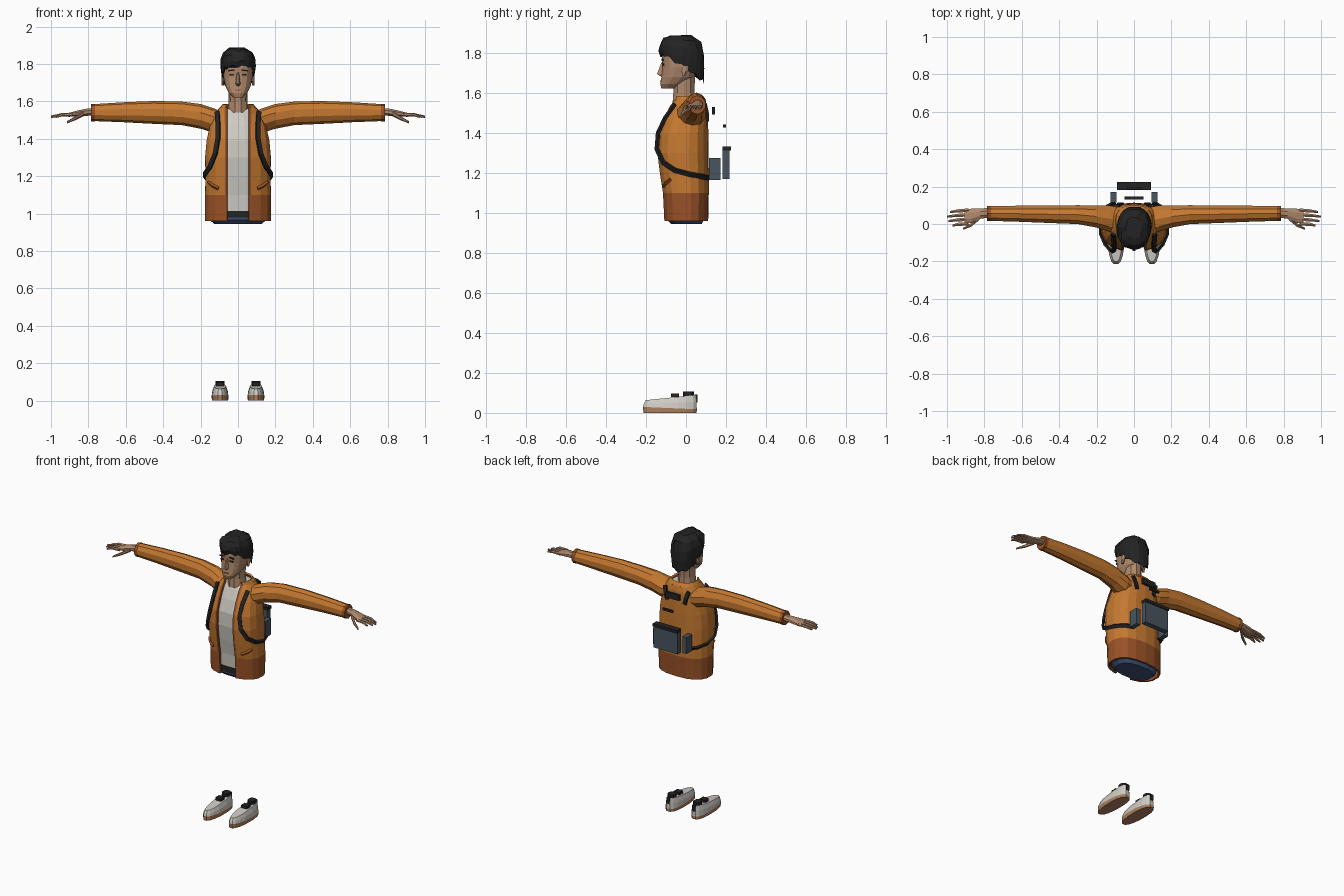
import bpy, bmesh, math, random
from mathutils import Vector

random.seed(4)
if "Cube" in bpy.data.objects:
    bpy.data.objects.remove(bpy.data.objects["Cube"])


def material(name, *rgb):
    m = bpy.data.materials.new(name)
    m.use_nodes = True
    m.diffuse_color = (*rgb, 1)
    m.node_tree.nodes["Principled BSDF"].inputs["Base Color"].default_value = (*rgb, 1)
    return m


orange = material("orange cloth", .56, .19, .03)
rust = material("rust trim", .32, .085, .02)
white = material("off white cloth", .62, .6, .55)
black = material("charcoal", .017, .017, .017)
steel = material("slate grey", .065, .09, .115)
denim = material("denim blue", .045, .08, .17)
skin = material("skin", .43, .25, .15)
tan = material("tan sole", .42, .22, .11)


def finish(name, bm, mats, rule=None):
    """Turn a bmesh into an object, colouring faces by an optional rule."""
    bmesh.ops.recalc_face_normals(bm, faces=bm.faces)
    if rule:
        for f in bm.faces:
            f.material_index = rule(f.calc_center_median())
    mesh = bpy.data.meshes.new(name)
    bm.to_mesh(mesh)
    bm.free()
    for m in mats:
        mesh.materials.append(m)
    ob = bpy.data.objects.new(name, mesh)
    bpy.context.collection.objects.link(ob)
    return ob


def loft(name, rings, mats, closed=True, caps=True, rule=None):
    """Skin a list of rings with equal point counts."""
    bm = bmesh.new()
    rows = [[bm.verts.new(p) for p in ring] for ring in rings]
    n = len(rows[0])
    for low, high in zip(rows, rows[1:]):
        for i in range(n if closed else n - 1):
            j = (i + 1) % n
            bm.faces.new((low[i], low[j], high[j], high[i]))
    if caps:
        bm.faces.new(rows[0])
        bm.faces.new(rows[-1])
    return finish(name, bm, mats, rule)


def section(t, z, a, front, back, power=.8):
    """Point on a squarish oval; angle zero faces the front."""
    def soft(v):
        return math.copysign(abs(v) ** power, v)
    return Vector((a * soft(math.sin(t)),
                   (front + back) / 2 - (back - front) / 2 * soft(math.cos(t)), z))


def oval(z, a, front, back, n=16, power=.8):
    return [section(math.tau * (i + .5) / n, z, a, front, back, power) for i in range(n)]


def limb(name, side, stations, mat, n=10):
    """Tube running sideways: each station is x, y, z, y radius, z radius."""
    rings = []
    for x, y, z, ry, rz in stations:
        angles = [math.tau * (i + .5) / n for i in range(n)]
        rings.append([(side * x, y + ry * math.cos(t), z + rz * math.sin(t)) for t in angles])
    return loft(name, rings, [mat])


def box(name, centre, size, mat, turn=0):
    bm = bmesh.new()
    bmesh.ops.create_cube(bm, size=1)
    bmesh.ops.scale(bm, vec=size, verts=bm.verts)
    ob = finish(name, bm, [mat])
    ob.location = centre
    ob.rotation_euler.y = turn
    return ob


def ribbon(name, side, path, mat, width=.012, thick=.006):
    """Flat strap following a path round the torso."""
    pts = [Vector((side * x, y, z)) for x, y, z in path]
    rings = []
    for i, p in enumerate(pts):
        t = (pts[min(i + 1, len(pts) - 1)] - pts[max(i - 1, 0)]).normalized()
        out = p - Vector((side * .03, 0, 1.3))
        out = (out - t * out.dot(t)).normalized()
        across = t.cross(out)
        rings.append([p + across * width * u + out * thick * v
                      for u, v in ((-1, -1), (1, -1), (1, 1), (-1, 1))])
    return loft(name, rings, [mat])


# Jacket: open-fronted shell with a rust hem and zip edges
torso = [(.96, .172, -.105, .105), (1.1, .172, -.112, .108), (1.2, .17, -.128, .108),
         (1.3, .172, -.14, .107), (1.39, .164, -.136, .106), (1.47, .145, -.11, .104),
         (1.53, .12, -.082, .1), (1.563, .095, -.06, .092)]


def jacket_row(z, a, front, back):
    def angle(x):
        return math.asin((x / a) ** 1.25)
    start, trim = angle(.057), angle(.069)
    half = [start, trim] + [trim + (math.pi - trim) * i / 8 for i in range(1, 9)]
    angles = half + [math.tau - t for t in reversed(half[:-1])]
    return [section(t, z, a, front, back) for t in angles]


jacket = loft("jacket", [jacket_row(*r) for r in torso], [orange, rust], closed=False, caps=False,
              rule=lambda c: int(c.z < 1.1 or (abs(c.x) < .066 and c.y < -.04)))
shell = jacket.modifiers.new("thickness", "SOLIDIFY")
shell.thickness, shell.offset = .012, 0

# Collar standing round the neck
collar_rows = []
for lift, grow in ((0, .004), (.022, -.012)):
    collar_rows.append([section(.7 + (math.tau - 1.4) * i / 12, 1.56 + lift, .09 + grow,
                                -.06, .092 + grow) for i in range(13)])
collar = loft("collar", collar_rows, [orange], closed=False, caps=False)
shell = collar.modifiers.new("thickness", "SOLIDIFY")
shell.thickness, shell.offset = .012, 0

# Shirt, belt and trouser top
shirt_rows = [(1.0, .155, -.095, .09)] + [(z, a - .013, f + .012, b - .013) for z, a, f, b in torso[1:]]
loft("shirt", [oval(*r) for r in shirt_rows], [white])
loft("belt", [oval(z, .157, -.1, .092) for z in (.978, 1.015)], [black])
loft("trouser_top", [oval(.945, .13, -.075, .08), oval(.965, .152, -.095, .09),
                     oval(.98, .154, -.097, .09)], [denim])

# Neck and head
loft("neck", [oval(z, r, -.015 - r, r - .005, 10, 1) for z, r in ((1.54, .056), (1.6, .051), (1.69, .052))],
     [skin])
head = [(1.622, .028, -.124, -.05), (1.645, .05, -.13, -.01), (1.68, .068, -.124, .04),
        (1.73, .079, -.118, .07), (1.78, .081, -.122, .076), (1.83, .074, -.112, .07),
        (1.86, .05, -.08, .05)]
loft("head", [oval(*r) for r in head], [skin])
loft("nose", [[(-w, -.11, z), (w, -.11, z), (w * .4, y, z), (-w * .4, y, z)]
              for z, w, y in ((1.683, .013, -.128), (1.695, .016, -.145), (1.755, .008, -.122))], [skin])
box("mouth", (0, -.127, 1.66), (.034, .008, .006), rust)

# Hair: cap whose lower edge dips from the fringe to the nape
hair_rows = []
for level, spread in ((0, .98), (.3, 1.04), (.6, 1.02), (.85, .86), (1, .5)):
    ring = []
    for i in range(20):
        t = math.tau * i / 20
        edge = 1.735 - .07 * math.cos(t) * -1 if math.cos(t) > 0 else 1.735 + .08 * math.cos(t)
        edge = min(edge, 1.788) + (.008 if i % 2 else -.008)
        p = section(t, edge + (1.885 - edge) * level, .088 * spread,
                    -.02 - .11 * spread, -.02 + .111 * spread, .9)
        if level:
            p += Vector([random.uniform(-.005, .005) for _ in range(3)])
        ring.append(p)
    hair_rows.append(ring)
loft("hair", hair_rows, [black])

# Pack: rear plate, lid and webbing bars
box("pack_plate", (0, .2, 1.242), (.18, .034, .145), steel)
box("pack_lid", (0, .203, 1.322), (.184, .042, .02), black)
box("pack_upper_bar", (0, .138, 1.51), (.1, .016, .038), black)
box("pack_middle_bar", (0, .192, 1.435), (.075, .014, .014), black)

strap_path = [(.112, -.055, 1.545), (.107, -.105, 1.475), (.108, -.14, 1.4), (.122, -.146, 1.32),
              (.15, -.115, 1.252), (.176, -.055, 1.212), (.177, .02, 1.192), (.145, .09, 1.18),
              (.1, .116, 1.175)]
sleeve = [(.07, .02, 1.49, .07, .05), (.13, .028, 1.497, .074, .066), (.2, .04, 1.52, .062, .066),
          (.3, .05, 1.536, .053, .063), (.45, .052, 1.541, .049, .061), (.62, .055, 1.542, .045, .053),
          (.775, .056, 1.54, .041, .045)]
palm = [(.77, .06, 1.545, .027, .022), (.82, .056, 1.541, .03, .02), (.87, .044, 1.533, .041, .016),
        (.905, .04, 1.528, .039, .011)]

for side, label in ((1, "left"), (-1, "right")):
    # Face features
    box(label + "_eye", (side * .033, -.115, 1.742), (.024, .009, .008), black)
    box(label + "_brow", (side * .034, -.118, 1.766), (.034, .009, .007), black, side * .12)
    loft(label + "_ear", [oval(z, .008, f, b, 8, 1) for z, f, b in
                          ((1.685, -.018, -.004), (1.71, -.024, .01), (1.735, -.016, .014))],
         [skin]).location.x = side * .082

    # Arms and hands
    limb(label + "_sleeve", side, sleeve, orange)
    limb(label + "_cuff", side, [(x, .056, 1.54, .043, .047) for x in (.765, .785)], rust)
    limb(label + "_palm", side, palm, skin, 8)
    for k, reach in enumerate((.97, .992, 1, .985)):
        y = .002 + .024 * k
        limb(f"{label}_finger_{k + 1}", side, [(.885, y, 1.53, .011, .01),
             (.94, y - .004, 1.529, .01, .009), (reach, y - .01, 1.518, .006, .006)], skin, 6)
    limb(label + "_thumb", side, [(.825, .035, 1.535, .014, .014), (.87, -.005, 1.51, .011, .011),
                                  (.915, -.026, 1.488, .006, .006)], skin, 6)

    # Straps, pouches and pockets
    ribbon(label + "_strap", side, strap_path, black)
    ribbon(label + "_rear_strap", side, [(.065, .108, 1.46), (.075, .108, 1.5), (.088, .098, 1.545)], black)
    box(label + "_pouch", (side * .11, .143, 1.22), (.032, .058, .11), steel)
    ribbon(label + "_pocket", side, [(.157, -.075, 1.168), (.135, -.1, 1.15), (.105, -.112, 1.135)],
           rust, .007, .007)

    # Shoes: tan sole, pale upper sloping down to the toe
    shoe_rows = []
    for heel, toe, inset in ((0, 0, .002), (.018, .03, 0), (.055, .045, .004), (.09, .062, .014)):
        ring = oval(0, .046 - inset, -.217 + inset, .056 - inset * .3, 16, .75)
        for p in ring:
            p.z = heel + (toe - heel) * (.056 - p.y) / .273
            p.x = p.x * (1 - max(0, -.1 - p.y) * 1.5) + side * .096
        shoe_rows.append(ring)
    loft(label + "_shoe", shoe_rows, [white, tan], rule=lambda c: int(c.z < .02))
    loft(label + "_shoe_opening", [oval(z, .025, -.015, .04, 10) for z in (.075, .106)],
         [black]).location.x = side * .096
    box(label + "_shoe_lace", (side * .096, -.055, .088), (.042, .04, .018), black)
    box(label + "_heel_tab", (side * .096, .05, .072), (.022, .014, .04), black)
